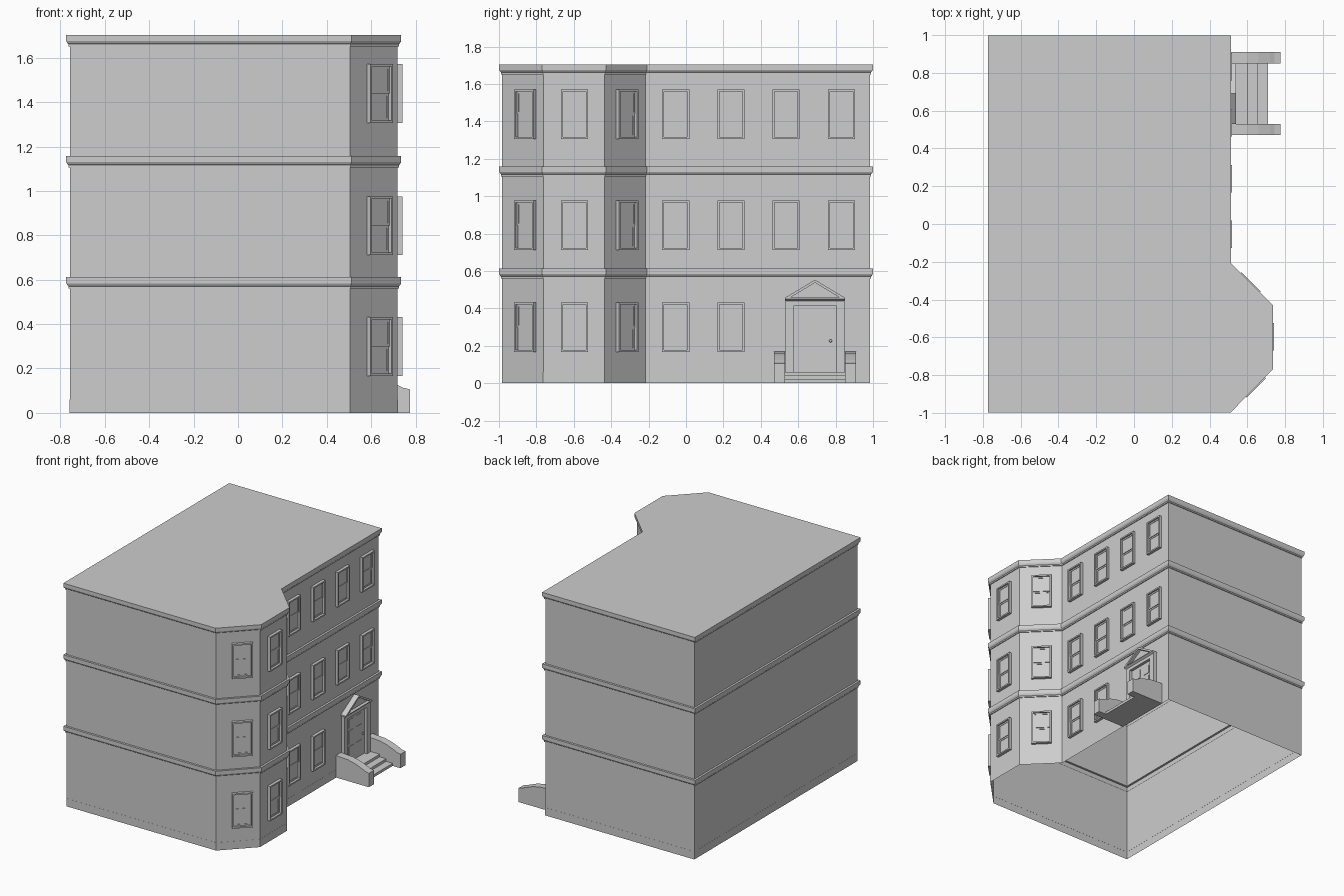
import bpy
import bmesh
import math
from mathutils import Matrix, Vector

cube = bpy.data.objects.get("Cube")
if cube:
    bpy.data.objects.remove(cube)

stone = bpy.data.materials.new("grey stone")
stone.use_nodes = True
GREY = (0.61, 0.61, 0.61, 1)
stone.diffuse_color = GREY
stone.node_tree.nodes["Principled BSDF"].inputs["Base Color"].default_value = GREY


def finish(name, bm):
    bmesh.ops.recalc_face_normals(bm, faces=bm.faces)
    mesh = bpy.data.meshes.new(name)
    bm.to_mesh(mesh)
    bm.free()
    mesh.materials.append(stone)
    obj = bpy.data.objects.new(name, mesh)
    bpy.context.collection.objects.link(obj)
    return obj


def add_box(bm, low, high, matrix=Matrix()):
    low, high = Vector(low), Vector(high)
    size = Matrix.Diagonal((*(high - low), 1))
    bmesh.ops.create_cube(bm, size=1, matrix=matrix @ Matrix.Translation((low + high) / 2) @ size)


def loft(bm, rings, open_start=False):
    """Skin a list of closed rings and cap the ends."""
    loops = [[bm.verts.new(p) for p in ring] for ring in rings]
    n = len(loops[0])
    for a, b in zip(loops, loops[1:]):
        for i in range(n):
            j = (i + 1) % n
            bm.faces.new((a[i], a[j], b[j], b[i]))
    if not open_start:
        bm.faces.new(loops[0])
    bm.faces.new(loops[-1])


def outset(outline, d):
    """Offset a counter-clockwise outline outwards with mitred corners."""
    pts = [Vector(p) for p in outline]
    result = []
    for i, p in enumerate(pts):
        a = (p - pts[i - 1]).normalized()
        b = (pts[(i + 1) % len(pts)] - p).normalized()
        na, nb = Vector((a.y, -a.x)), Vector((b.y, -b.x))
        result.append(p + (na + nb) * d / (1 + na.dot(nb)))
    return result


# Hollow shell, open below: plinth, walls, moulded bands and roof
WALL = 0.498
BAY = 0.719
OUTLINE = [(-0.758, -0.983), (0.504, -0.983), (BAY, -0.763), (BAY, -0.435),
           (WALL, -0.216), (WALL, 0.983), (-0.758, 0.983)]
profile = [(0.0008, 0), (0.0008, 0.06), (0, 0.06)]
for top in (0.612, 1.158, 1.703):
    profile += [(0, top - 0.052), (0.006, top - 0.052), (0.006, top - 0.042),
                (0.011, top - 0.037), (0.016, top - 0.028), (0.016, top)]
    if top < 1.7:
        profile.append((0, top))
bm = bmesh.new()
loft(bm, [[(p.x, p.y, z) for p in outset(OUTLINE, d)] for d, z in profile], open_start=True)
finish("building_shell", bm)


# Sash windows, built facing local +x with the sill at the origin
def window(name, x, y, z, angle=0):
    m = Matrix.Translation((x, y, z)) @ Matrix.Rotation(math.radians(angle), 4, "Z")
    w, h, t, out = 0.0725, 0.265, 0.011, 0.022
    bm = bmesh.new()
    for s in (-1, 1):
        ys = sorted((s * w, s * (w - t)))
        add_box(bm, (0, ys[0], 0), (out, ys[1], h), m)
    add_box(bm, (0, t - w, 0), (out, w - t, t), m)
    add_box(bm, (0, t - w, h - t), (out, w - t, h), m)
    # Upper sash stands in front of the lower sash, each with a slim rim
    for low, high, depth in ((t, h / 2, 0.005), (h / 2, h - t, 0.01)):
        add_box(bm, (0, t - w, low), (depth - 0.003, w - t, high), m)
        for s in (-1, 1):
            ys = sorted((s * (w - t), s * (w - 2 * t)))
            add_box(bm, (0, ys[0], low), (depth, ys[1], high), m)
        for rail in (low, high - t):
            add_box(bm, (0, 2 * t - w, rail), (depth, w - 2 * t, rail + t), m)
    finish(name, bm)


for floor, sill in enumerate((0.166, 0.711, 1.306)):
    tag = "_floor_%d" % floor
    window("bay_window_centre" + tag, BAY, -0.597, sill)
    window("bay_window_right" + tag, 0.632, -0.852, sill, -45)
    window("bay_window_left" + tag, 0.605, -0.322, sill, 45)
    for i, y in enumerate((-0.055, 0.24, 0.535, 0.832)):
        if floor or i < 2:
            window("wall_window_%d" % i + tag, WALL, y, sill)

# Door surround: plain posts, lintel and a flared ledge
DOOR = 0.69
bm = bmesh.new()
for s in (-1, 1):
    ys = sorted((DOOR + s * 0.113, DOOR + s * 0.157))
    add_box(bm, (WALL, ys[0], 0.04), (0.525, ys[1], 0.415))
add_box(bm, (WALL, DOOR - 0.157, 0.415), (0.525, DOOR + 0.157, 0.44))
loft(bm, [[(WALL, DOOR - w, z), (x, DOOR - w, z), (x, DOOR + w, z), (WALL, DOOR + w, z)]
          for x, w, z in ((0.525, 0.157, 0.44), (0.54, 0.161, 0.45), (0.54, 0.161, 0.457))])
finish("door_surround", bm)

# Pediment with sunken centre
bm = bmesh.new()
loft(bm, [[(x, DOOR - 0.133, 0.457), (x, DOOR + 0.133, 0.457), (x, DOOR, 0.537)]
          for x in (WALL, 0.515)])
for s in (-1, 1):
    loft(bm, [[(x, DOOR + s * 0.16, 0.457), (x, DOOR, 0.553),
               (x, DOOR, 0.537), (x, DOOR + s * 0.133, 0.457)] for x in (WALL, 0.54)])
finish("pediment", bm)

# Panelled door and knob
bm = bmesh.new()
add_box(bm, (WALL, DOOR - 0.113, 0.05), (0.503, DOOR + 0.113, 0.415))
for side in (-0.047, 0.047):
    for low, high in ((0.08, 0.18), (0.2, 0.3), (0.32, 0.385)):
        add_box(bm, (WALL, DOOR + side - 0.03, low), (0.506, DOOR + side + 0.03, high))
finish("door", bm)
bm = bmesh.new()
bmesh.ops.create_uvsphere(bm, u_segments=12, v_segments=8, radius=0.008,
                          matrix=Matrix.Translation((0.513, 0.773, 0.226)))
knob = finish("door_knob", bm)
knob.data.shade_smooth()

# Entrance steps
bm = bmesh.new()
for x, z in ((0.6, 0.06), (0.655, 0.04), (0.71, 0.02)):
    add_box(bm, (WALL, 0.53, z - 0.02), (x, 0.85, z))
finish("entrance_steps", bm)

# Sloping cheek walls either side of the steps
CHEEK = [(WALL, 0), (0.775, 0), (0.775, 0.106), (0.745, 0.113),
         (0.72, 0.125), (0.66, 0.148), (0.6, 0.162), (WALL, 0.168)]
for name, y in (("cheek_wall_right", 0.47), ("cheek_wall_left", 0.85)):
    bm = bmesh.new()
    loft(bm, [[(x, yy, z) for x, z in CHEEK] for yy in (y, y + 0.06)])
    finish(name, bm)
